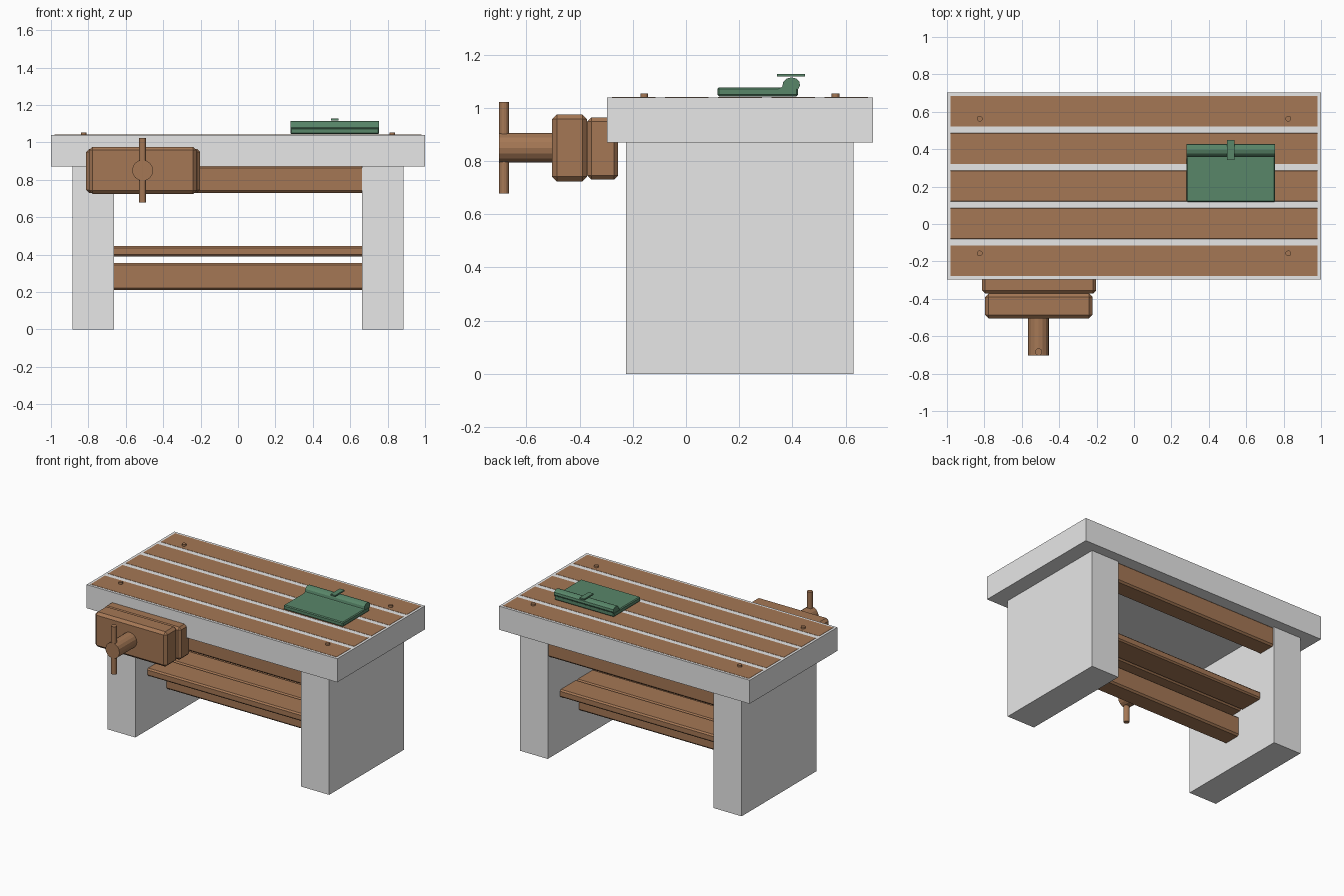
import bpy, bmesh, math
from mathutils import Matrix, Vector

if "Cube" in bpy.data.objects:
    bpy.data.objects.remove(bpy.data.objects["Cube"])


def material(name, rgb):
    m = bpy.data.materials.new(name)
    m.diffuse_color = (*rgb, 1)
    m.use_nodes = True
    m.node_tree.nodes["Principled BSDF"].inputs["Base Color"].default_value = m.diffuse_color
    return m


GREY = material("light grey", (0.8, 0.8, 0.8))
WOOD = material("brown wood", (0.376, 0.187, 0.091))
GREEN = material("dark green", (0.098, 0.238, 0.141))


def finish(bm, name, mat):
    bmesh.ops.recalc_face_normals(bm, faces=bm.faces)
    me = bpy.data.meshes.new(name)
    bm.to_mesh(me)
    bm.free()
    me.materials.append(mat)
    ob = bpy.data.objects.new(name, me)
    bpy.context.collection.objects.link(ob)
    return ob


def box(name, x, y, z, mat, bevel=0.0):
    """Box given as (min, max) ranges, with optional chamfered edges."""
    bm = bmesh.new()
    size = Vector((x[1] - x[0], y[1] - y[0], z[1] - z[0]))
    mid = Vector((sum(x), sum(y), sum(z))) / 2
    bmesh.ops.create_cube(bm, size=1,
                          matrix=Matrix.Translation(mid) @ Matrix.Diagonal((*size, 1)))
    if bevel:
        bmesh.ops.bevel(bm, geom=bm.edges[:], offset=bevel, segments=1,
                        profile=0.5, affect='EDGES')
    return finish(bm, name, mat)


def rod(name, centre, radius, length, mat, along_y=False, sides=16):
    bm = bmesh.new()
    rot = Matrix.Rotation(math.pi / 2 if along_y else 0, 4, 'X')
    bmesh.ops.create_cone(bm, cap_ends=True, segments=sides, radius1=radius,
                          radius2=radius, depth=length,
                          matrix=Matrix.Translation(centre) @ rot)
    return finish(bm, name, mat)


def extrude_x(name, profile, x0, x1, mat):
    """Extrude a (y, z) outline along x."""
    bm = bmesh.new()
    face = bm.faces.new([bm.verts.new((x0, y, z)) for y, z in profile])
    ext = bmesh.ops.extrude_face_region(bm, geom=[face])
    verts = [v for v in ext["geom"] if isinstance(v, bmesh.types.BMVert)]
    bmesh.ops.translate(bm, verts=verts, vec=(x1 - x0, 0, 0))
    return finish(bm, name, mat)


# Grey table top with five wooden planks showing on its surface
box("table_top", (-1, 1), (-0.297, 0.703), (0.87, 1.04), GREY)
for i in range(5):
    y = -0.297 + 0.2 * i
    box(f"top_plank_{i + 1}", (-0.999, 0.999), (y + 0.001, y + 0.199),
        (0.88, 1.0412), WOOD, 0.018)

# Slab legs
for side, s in (("left", -1), ("right", 1)):
    box(f"{side}_leg", sorted((s * 0.662, s * 0.885)), (-0.225, 0.63), (0, 0.87), GREY)

# Beams between the legs
for name, y in (("front_apron", -0.217), ("back_apron", 0.482)):
    box(name, (-0.675, 0.675), (y, y + 0.14), (0.73, 0.875), WOOD, 0.012)
box("stretcher", (-0.675, 0.675), (0.132, 0.272), (0.21, 0.355), WOOD, 0.012)

# Shelf boards
for i in range(3):
    y = -0.088 + 0.194 * i
    box(f"shelf_board_{i + 1}", (-0.675, 0.675), (y, y + 0.19),
        (0.39, 0.445), WOOD, 0.01)

# Pegs in the top
for sx in (-1, 1):
    for y in (-0.157, 0.563):
        rod("peg", (sx * 0.825, y, 1.042), 0.015, 0.024, WOOD)

# Vise
box("vise_back_jaw", (-0.812, -0.203), (-0.372, -0.255), (0.73, 0.965), WOOD, 0.016)
box("vise_front_jaw", (-0.796, -0.222), (-0.504, -0.372), (0.724, 0.976), WOOD, 0.018)
rod("vise_screw", (-0.51, -0.59, 0.85), 0.056, 0.225, WOOD, True)
rod("vise_handle", (-0.51, -0.684, 0.85), 0.019, 0.345, WOOD)

# Green clipboard: board, rolled clip and small lever
box("clipboard", (0.28, 0.755), (0.118, 0.422), (1.044, 1.077), GREEN, 0.006)
roll = [(0.345, 1.07), (0.362, 1.08), (0.366, 1.098), (0.378, 1.11), (0.396, 1.115),
        (0.414, 1.111), (0.426, 1.1), (0.429, 1.084), (0.42, 1.068), (0.41, 1.06),
        (0.35, 1.06)]
extrude_x("clip_roll", roll, 0.281, 0.754, GREEN)
box("clip_lever", (0.498, 0.536), (0.343, 0.448), (1.118, 1.128), GREEN)
